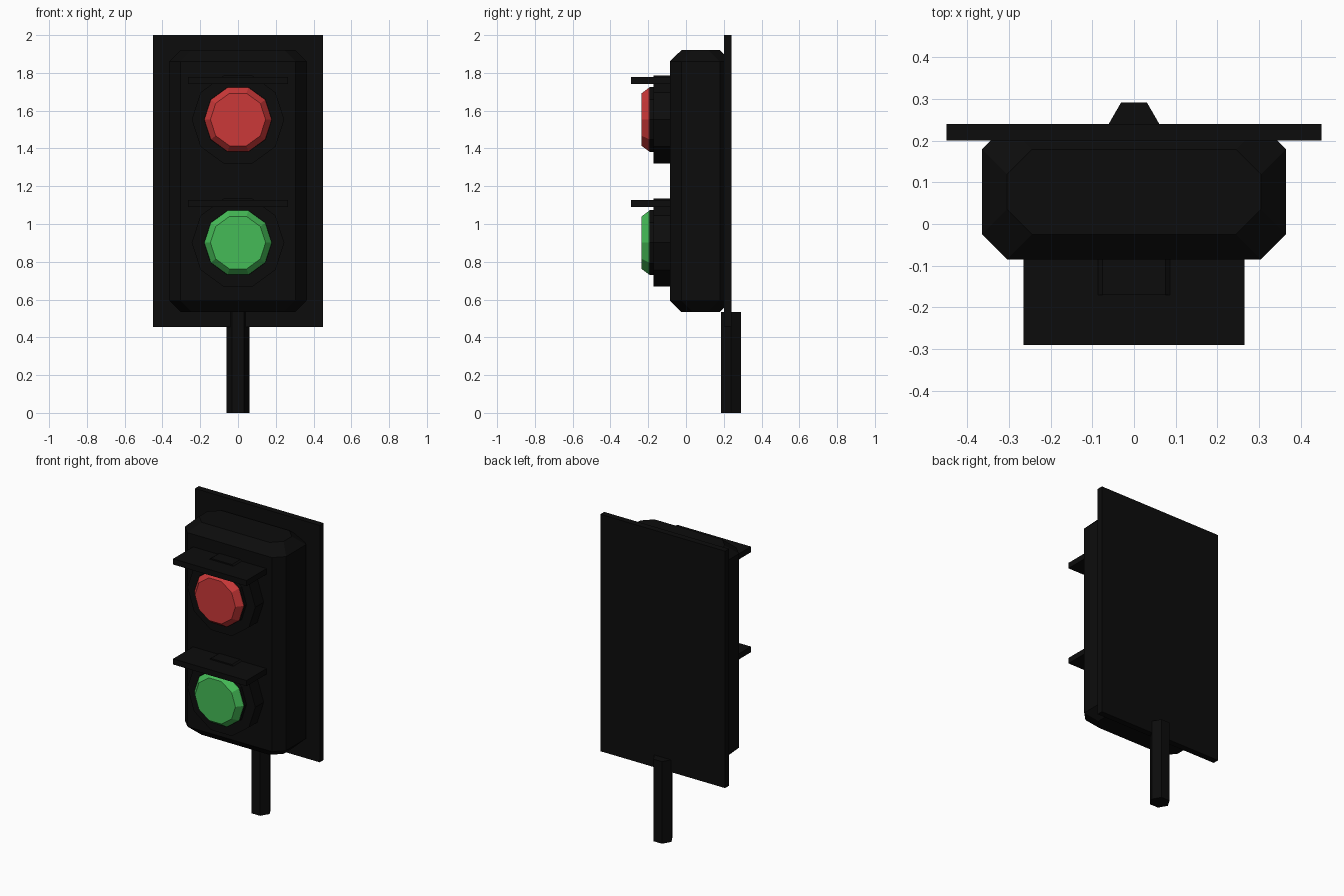
import bpy, bmesh, math

if "Cube" in bpy.data.objects:
    bpy.data.objects.remove(bpy.data.objects["Cube"])


def material(name, rgb):
    m = bpy.data.materials.new(name)
    m.diffuse_color = (*rgb, 1)
    m.use_nodes = True
    m.node_tree.nodes["Principled BSDF"].inputs["Base Color"].default_value = m.diffuse_color
    return m


BLACK = material("black", (0.0036, 0.0036, 0.0036))
RED = material("signal red", (0.60, 0.04, 0.04))
GREEN = material("signal green", (0.06, 0.50, 0.095))


def loft(name, rings, mat):
    """Skin a list of equal-length point rings and cap both ends."""
    bm = bmesh.new()
    loops = [[bm.verts.new(p) for p in ring] for ring in rings]
    for a, b in zip(loops, loops[1:]):
        for i in range(len(a)):
            j = (i + 1) % len(a)
            bm.faces.new((a[i], a[j], b[j], b[i]))
    bm.faces.new(loops[0])
    bm.faces.new(loops[-1])
    bmesh.ops.recalc_face_normals(bm, faces=bm.faces)
    me = bpy.data.meshes.new(name)
    bm.to_mesh(me)
    bm.free()
    me.materials.append(mat)
    ob = bpy.data.objects.new(name, me)
    bpy.context.collection.objects.link(ob)
    return ob


def box(name, x, y0, y1, z0, z1, mat):
    return loft(name, [[(-x, y0, z), (x, y0, z), (x, y1, z), (-x, y1, z)]
                       for z in (z0, z1)], mat)


def disc(name, zc, steps, mat, n=10):
    """Polygonal disc facing the front; steps are (y, radius)."""
    return loft(name, [[(r * math.cos(math.tau * i / n), y,
                         zc + r * math.sin(math.tau * i / n)) for i in range(n)]
                       for y, r in steps], mat)


def octagon(x, y0, y1, c, z):
    return [(-x + c, y0, z), (x - c, y0, z), (x, y0 + c, z), (x, y1 - c, z),
            (x - c, y1, z), (-x + c, y1, z), (-x, y1 - c, z), (-x, y0 + c, z)]


# Back plate
box("back_plate", 0.45, 0.20, 0.24, 0.455, 2.0, BLACK)

# Chamfered signal housing
C = 0.06
loft("housing", [octagon(0.365 - d, -0.085 + d, 0.239 - d, C, z)
                 for d, z in ((C, 0.535), (0, 0.535 + C), (0, 1.92 - C), (C, 1.92))], BLACK)

# Lamps: surround, lens seat, lens and flat visor
for label, zc, mat in (("upper", 1.553, RED), ("lower", 0.901, GREEN)):
    disc(label + "_surround", zc, [(-0.07, 0.245), (-0.171, 0.245)], BLACK)
    disc(label + "_lens_seat", zc, [(-0.16, 0.181), (-0.193, 0.181)], BLACK)
    disc(label + "_lens", zc, [(-0.18, 0.178), (-0.195, 0.178), (-0.235, 0.146)], mat)
    box(label + "_visor", 0.265, -0.29, -0.08, zc + 0.188, zc + 0.225, BLACK)

# Six-sided pole
loft("pole", [[(0.062 * math.cos(math.tau * i / 6),
                0.238 + 0.062 * math.sin(math.tau * i / 6), z) for i in range(6)]
              for z in (0, 0.535)], BLACK)
